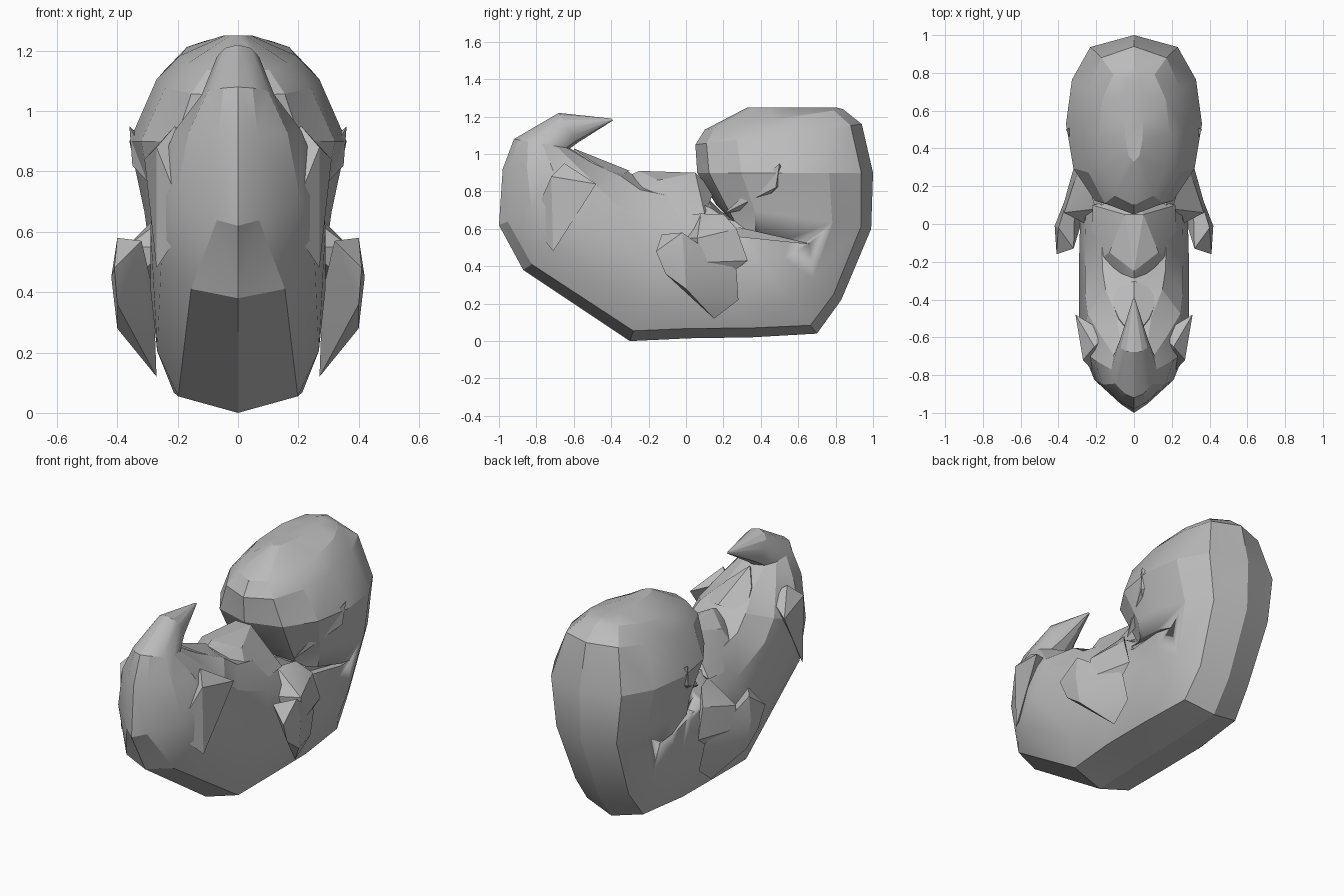
import bpy, bmesh, math
from mathutils import Vector

cube = bpy.data.objects.get("Cube")
if cube:
    bpy.data.objects.remove(cube, do_unlink=True)

grey = bpy.data.materials.new("soft grey")
grey.use_nodes = True
COLOR = (0.5, 0.5, 0.5, 1)
grey.diffuse_color = COLOR
grey.node_tree.nodes["Principled BSDF"].inputs["Base Color"].default_value = COLOR


def make_object(name, bm, angle=22):
    bmesh.ops.recalc_face_normals(bm, faces=bm.faces[:])
    mesh = bpy.data.meshes.new(name)
    bm.to_mesh(mesh)
    bm.free()
    mesh.materials.append(grey)
    ob = bpy.data.objects.new(name, mesh)
    bpy.context.collection.objects.link(ob)
    bpy.ops.object.select_all(action='DESELECT')
    ob.select_set(True)
    bpy.context.view_layer.objects.active = ob
    bpy.ops.object.shade_smooth_by_angle(angle=math.radians(angle))
    return ob


def loft(name, sections, steps=6):
    """Skin rings: outer y, z, inner y, z, half width, outer and inner roundness."""
    bm = bmesh.new()
    rings = []
    for oy, oz, iy, iz, w, p_out, p_in in sections:
        outer, inner = Vector((0, oy, oz)), Vector((0, iy, iz))
        ring = []
        for k in range(2 * steps):
            a = math.pi * k / steps
            s, t = math.sin(a), (1 - math.cos(a)) / 2
            co = outer.lerp(inner, t)
            p = p_out if t < 0.5 else p_in
            co.x = math.copysign(w * abs(s) ** p, s) if k % steps else 0
            ring.append(bm.verts.new(co))
        rings.append(ring)
    for r, q in zip(rings, rings[1:]):
        for k in range(len(r)):
            j = (k + 1) % len(r)
            bm.faces.new((r[k], r[j], q[j], q[k]))
    bm.faces.new(rings[0])
    bm.faces.new(rings[-1])
    bmesh.ops.triangulate(bm, faces=bm.faces[:])
    return make_object(name, bm)


def hull(name, points, side=1):
    bm = bmesh.new()
    for x, y, z in points:
        bm.verts.new((x * side, y, z))
    bmesh.ops.convex_hull(bm, input=bm.verts[:])
    loose = [v for v in bm.verts if not v.link_faces]
    bmesh.ops.delete(bm, geom=loose, context='VERTS')
    return make_object(name, bm)


# Curled body: tail tip, rump, belly, neck, then the large head
body = loft("curled_body", [
    (-0.40, 1.19, -0.39, 1.18, 0.005, 1, 1),
    (-0.68, 1.22, -0.58, 1.06, 0.08, 0.9, 0.8),
    (-0.92, 1.08, -0.62, 1.03, 0.12, 1.3, 0.8),
    (-0.98, 0.92, -0.46, 0.95, 0.21, 1.7, 1.2),
    (-1.00, 0.62, -0.30, 0.90, 0.28, 2.0, 0.9),
    (-0.87, 0.38, -0.20, 0.84, 0.29, 0.9, 0.8),
    (-0.30, 0.00, -0.02, 0.82, 0.29, 0.55, 0.75),
    (0.02, 0.015, 0.04, 0.80, 0.285, 0.42, 0.75),
    (0.35, 0.02, 0.12, 0.76, 0.28, 0.4, 0.7),
    (0.70, 0.04, 0.18, 0.70, 0.28, 0.6, 0.6),
    (0.83, 0.22, 0.22, 0.67, 0.28, 0.68, 0.5),
    (0.99, 0.60, 0.16, 0.73, 0.31, 0.65, 0.65),
    (1.00, 0.90, 0.06, 0.90, 0.36, 0.64, 0.8),
    (0.94, 1.16, 0.05, 1.05, 0.27, 0.65, 0.8),
    (0.84, 1.24, 0.10, 1.13, 0.19, 0.8, 0.9),
    (0.80, 1.25, 0.33, 1.25, 0.05, 0.8, 0.8),
])

# Belly ridge between tail and chin
hull("belly_ridge", [(0, -0.25, 0.91), (0.13, -0.15, 0.86), (-0.13, -0.15, 0.86),
                     (0.05, 0.05, 0.9), (-0.05, 0.05, 0.9), (0.22, 0.1, 0.68),
                     (-0.22, 0.1, 0.68), (0.23, -0.22, 0.66), (-0.23, -0.22, 0.66),
                     (0, 0.15, 0.8), (0, -0.38, 0.85)])

for side, label in ((1, "left"), (-1, "right")):
    # Jaw crease, cut into the body
    cutter = hull("crease_cutter", [
        (0.2, 0.22, 0.62), (0.4, 0.22, 0.62), (0.4, 0.27, 0.56),
        (0.2, 0.27, 0.56), (0.4, 0.66, 0.52), (0.27, 0.66, 0.52)], side)
    mod = body.modifiers.new("crease", 'BOOLEAN')
    mod.operation = 'DIFFERENCE'
    mod.object = cutter
    bpy.context.view_layer.objects.active = body
    bpy.ops.object.modifier_apply(modifier=mod.name)
    bpy.data.objects.remove(cutter, do_unlink=True)

    # Arm bud: shoulder on the trunk, broad flap of a hand reaching forward
    hull(label + "_shoulder", [
        (0.2, 0.08, 0.68), (0.24, 0.2, 0.68), (0.3, 0.27, 0.6), (0.31, 0.33, 0.43),
        (0.30, 0.25, 0.37), (0.37, 0.06, 0.55), (0.38, 0.08, 0.42),
        (0.22, -0.02, 0.55)], side)
    hull(label + "_hand", [
        (0.32, -0.13, 0.57), (0.40, -0.02, 0.58), (0.42, -0.01, 0.45),
        (0.41, -0.16, 0.48), (0.40, -0.11, 0.36), (0.40, 0.0, 0.28),
        (0.27, 0.15, 0.12), (0.31, 0.27, 0.38), (0.28, 0.28, 0.22),
        (0.28, 0.0, 0.4)], side)

    # Leg bud on the rump
    hull(label + "_leg", [
        (0.17, -0.83, 0.63), (0.27, -0.72, 0.88), (0.21, -0.65, 0.95),
        (0.31, -0.48, 0.84), (0.27, -0.71, 0.48), (0.14, -0.58, 0.9)], side)

    # Cheek fold below the head
    hull(label + "_cheek_fold", [
        (0.36, 0.50, 0.95), (0.35, 0.48, 0.82), (0.22, 0.2, 0.68),
        (0.25, 0.4, 0.72), (0.25, 0.55, 0.85)], side)

# Small fold where the tail meets the belly
hull("tail_fold", [(0, -0.3, 0.91), (0.14, -0.36, 0.88), (-0.14, -0.36, 0.88),
                   (0.08, -0.5, 0.96), (-0.08, -0.5, 0.96), (0, -0.6, 1.03),
                   (0.12, -0.6, 0.8), (-0.12, -0.6, 0.8)])
